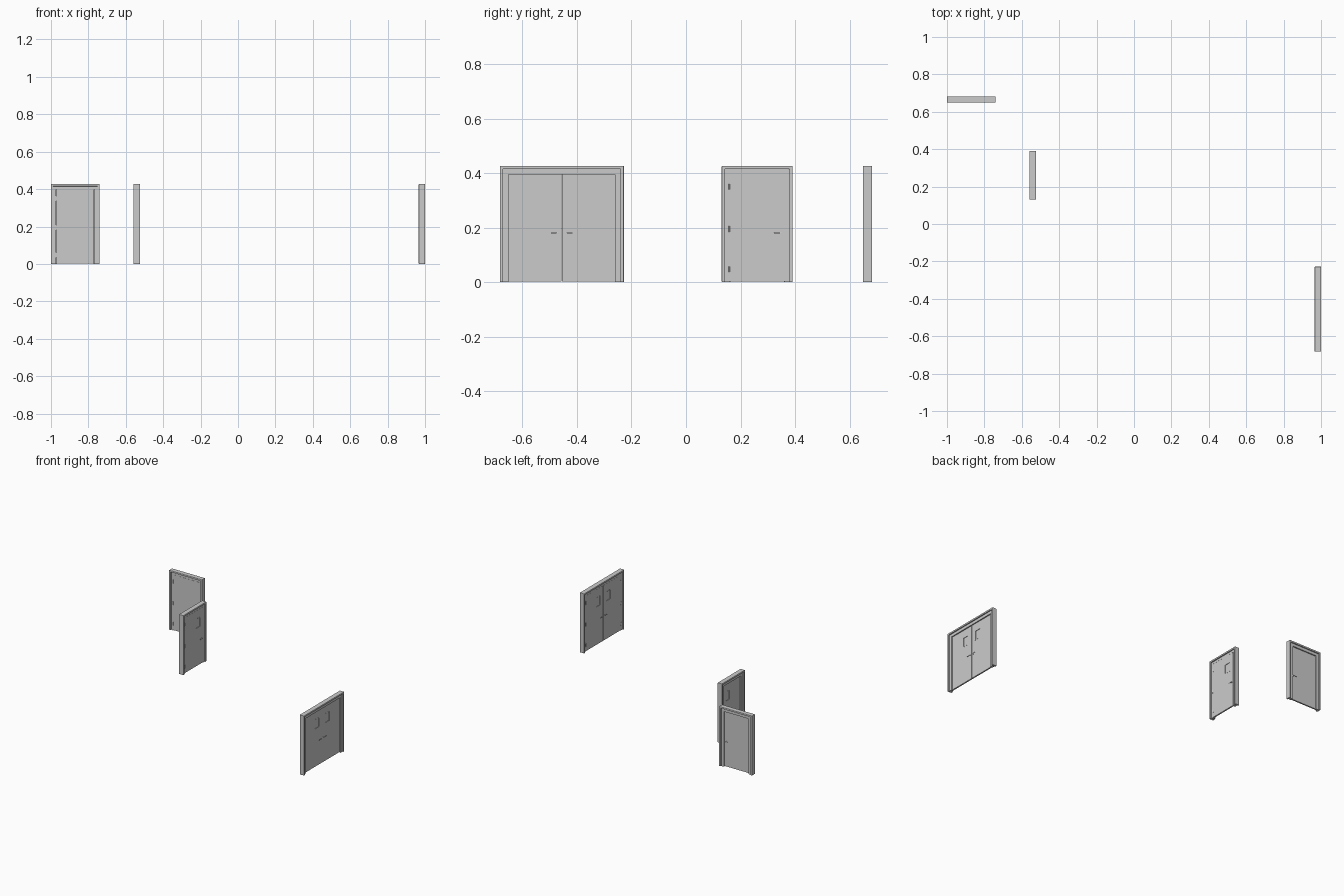
import bpy, bmesh, math
from mathutils import Matrix

if "Cube" in bpy.data.objects:
    bpy.data.objects.remove(bpy.data.objects["Cube"])

H, D = 0.427, 0.034        # overall height and depth of every door unit
LIP, FACE = 0.012, 0.028   # outer lip width, full frame width


def finish(name, bm, place, bevel=0, smooth=False):
    bmesh.ops.recalc_face_normals(bm, faces=bm.faces)
    me = bpy.data.meshes.new(name)
    bm.to_mesh(me)
    bm.free()
    ob = bpy.data.objects.new(name, me)
    bpy.context.collection.objects.link(ob)
    ob.matrix_world = place
    if smooth:
        for p in me.polygons:
            p.use_smooth = len(p.vertices) == 4
    if bevel:
        m = ob.modifiers.new("bevel", 'BEVEL')
        m.width, m.segments = bevel, 2
        m.limit_method = 'ANGLE'
    return ob


def prism(name, pts, y0, y1, place, bevel=0):
    """Extrude an outline in the xz plane from y0 to y1."""
    bm = bmesh.new()
    f = bm.faces.new([bm.verts.new((x, y0, z)) for x, z in pts])
    r = bmesh.ops.extrude_face_region(bm, geom=[f])
    bmesh.ops.translate(bm, vec=(0, y1 - y0, 0),
                        verts=[v for v in r['geom'] if isinstance(v, bmesh.types.BMVert)])
    return finish(name, bm, place, bevel)


def rect(x0, x1, z0, z1):
    return [(x0, z0), (x1, z0), (x1, z1), (x0, z1)]


def ring(name, outer, inner, y0, y1, place):
    """Rectangular slab with a rectangular opening."""
    bm = bmesh.new()
    L = [[bm.verts.new((x, y, z)) for x, z in r]
         for r, y in ((outer, y0), (outer, y1), (inner, y1), (inner, y0))]
    for k in range(4):
        a, b = L[k], L[(k + 1) % 4]
        for i in range(4):
            j = (i + 1) % 4
            bm.faces.new((a[i], a[j], b[j], b[i]))
    return finish(name, bm, place)


def arch(name, w, out, inn, y0, y1, place, bevel=0):
    """Jambs and head in one piece, open at the floor."""
    a, b = w / 2 - out, w / 2 - inn
    pts = [(-a, 0), (-a, H - out), (a, H - out), (a, 0),
           (b, 0), (b, H - inn), (-b, H - inn), (-b, 0)]
    return prism(name, pts, y0, y1, place, bevel)


def cyl(name, r, depth, loc, axis, place):
    bm = bmesh.new()
    bmesh.ops.create_cone(bm, cap_ends=True, segments=16, radius1=r, radius2=r, depth=depth)
    rot = Matrix.Rotation(math.pi / 2, 4, 'X') if axis == 'y' else Matrix()
    bm.transform(Matrix.Translation(loc) @ rot)
    return finish(name, bm, place, smooth=True)


F0, F1 = -0.009, 0.001     # front and back of each leaf


def leaf(hinge, strike, window, place):
    s = 1 if strike > hinge else -1
    x0, x1 = sorted((hinge + s * 0.0006, strike - s * 0.0006))
    z1 = H - FACE - 0.0006
    slab = rect(x0, x1, 0.003, z1)
    if window:
        wx0, wx1 = sorted((strike - s * 0.036, strike - s * 0.082))
        hole = rect(wx0, wx1, 0.273, 0.338)
        ring("door_leaf", slab, hole, F0, F1, place)
        prism("window_glass", hole, -0.0055, -0.0025, place)
        # raised trim around the glass on both faces
        trim = rect(wx0 - 0.002, wx1 + 0.002, 0.271, 0.340)
        inner = rect(wx0 + 0.001, wx1 - 0.001, 0.274, 0.337)
        ring("window_trim", trim, inner, F0 - 0.001, F0 + 0.0015, place)
        ring("window_trim", trim, inner, F1 - 0.0015, F1 + 0.001, place)
    else:
        prism("door_leaf", slab, F0, F1, place)
    # lever handles on both faces
    px = strike - s * 0.0145
    for face, d in ((F0, -1), (F1, 1)):
        cyl("handle_rose", 0.0045, 0.002, (px, face + d * 0.0008, 0.18), 'y', place)
        cyl("handle_stem", 0.0016, 0.006, (px, face + d * 0.003, 0.18), 'y', place)
        lx = sorted((px + s * 0.002, px - s * 0.025))
        ys = sorted((face + d * 0.0045, face + d * 0.007))
        prism("handle_lever", rect(*lx, 0.1782, 0.1818), *ys, place, 0.0006)
    # hinges on the opening side
    for z in (0.048, 0.195, 0.35):
        cyl("hinge_knuckle", 0.0024, 0.021, (hinge, F0 - 0.0012, z), 'z', place)
        cyl("hinge_pin", 0.0012, 0.026, (hinge, F0 - 0.0012, z), 'z', place)
        prism("hinge_plate", rect(hinge - 0.006, hinge + 0.006, z - 0.009, z + 0.009),
              F0 - 0.0008, F0 + 0.0002, place)


def door(w, loc, angle, window=False, double=False):
    place = Matrix.Translation(loc) @ Matrix.Rotation(math.radians(angle), 4, 'Z')
    arch("frame_outer", w, 0, LIP, -D / 2, D / 2, place, 0.002)
    arch("frame_inner", w, LIP, FACE, -0.009, 0.009, place)
    arch("door_stop", w, FACE, FACE + 0.004, 0.001, 0.009, place)
    e = w / 2 - FACE
    if double:
        leaf(-e, -0.0003, window, place)
        leaf(e, 0.0003, window, place)
    else:
        leaf(-e, e, window, place)


# plain door, windowed door, windowed double door
door(0.26, (-0.870, 0.666, 0), 0)
door(0.26, (-0.541, 0.261, 0), 90, window=True)
door(0.455, (0.983, -0.4555, 0), -90, window=True, double=True)
